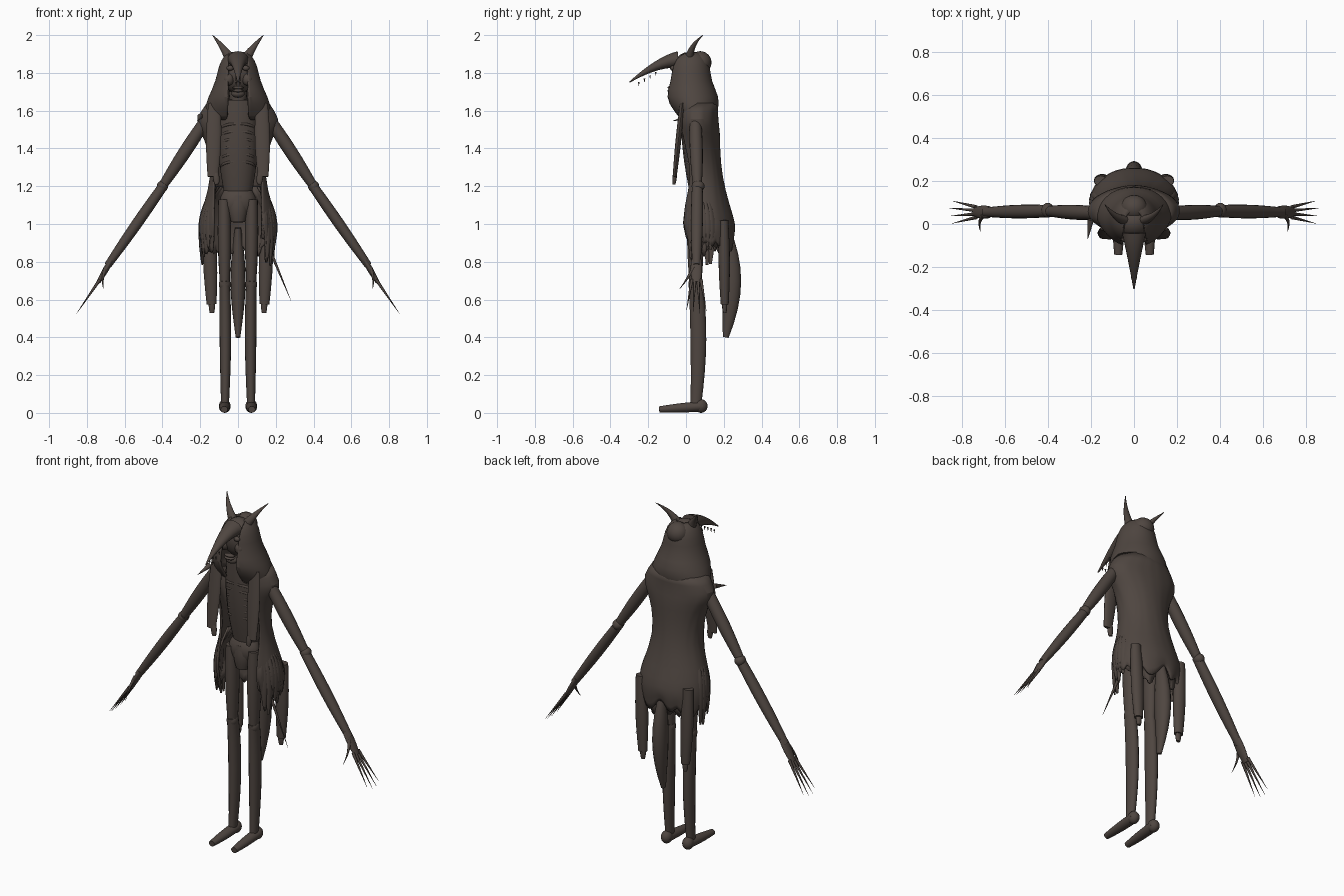
import bpy, bmesh, math, random
from mathutils import Vector

random.seed(4)
if "Cube" in bpy.data.objects:
    bpy.data.objects.remove(bpy.data.objects["Cube"])

colour = (.078, .061, .052, 1)
brown = bpy.data.materials.new("dark brown")
brown.use_nodes = True
brown.diffuse_color = colour
shader = brown.node_tree.nodes["Principled BSDF"]
shader.inputs["Base Color"].default_value = colour

# Thickness rules: share at the start, share at the end, swelling between
LIMB = (.85, .65, .2)
SPIKE = (1, .06, 0)
LEAF = (.4, .3, .65)
STRAP = (.8, .7, .25)
FOOT = (.9, .55, .1)
SIDEWAYS = Vector((1, 0, 0))
FORWARD = Vector((0, 1, 0))
UPWARD = Vector((0, 0, 1))


def finish(name, bm):
    bmesh.ops.recalc_face_normals(bm, faces=bm.faces)
    mesh = bpy.data.meshes.new(name)
    bm.to_mesh(mesh)
    bm.free()
    mesh.materials.append(brown)
    part = bpy.data.objects.new(name, mesh)
    bpy.context.collection.objects.link(part)
    bpy.ops.object.select_all(action="DESELECT")
    part.select_set(True)
    bpy.context.view_layer.objects.active = part
    bpy.ops.object.shade_smooth_by_angle(angle=math.radians(50))
    return part


def skin_rows(bm, rows):
    for upper, lower in zip(rows, rows[1:]):
        for k in range(len(upper) - 1):
            bm.faces.new((upper[k], upper[k + 1], lower[k + 1], lower[k]))


def loft(name, start, end, width, depth=None, shape=LIMB, bend=None,
         across=SIDEWAYS, flip=1, sides=16, steps=9):
    """Capped tube along a bent path, its thickness set by a shape rule."""
    mirror = Vector((flip, 1, 1))
    start, end = Vector(start) * mirror, Vector(end) * mirror
    bend = Vector(bend) * mirror if bend else (start + end) / 2
    first, last, swell = shape
    bm = bmesh.new()
    rows = []
    for i in range(steps):
        u = i / (steps - 1)
        near, far = start.lerp(bend, u), bend.lerp(end, u)
        tangent = (far - near).normalized()
        axis = (across - tangent * across.dot(tangent)).normalized()
        other = tangent.cross(axis)
        size = first + (last - first) * u + swell * math.sin(math.pi * u)
        ring = []
        for k in range(sides):
            turn = math.tau * k / sides
            ring.append(bm.verts.new(near.lerp(far, u)
                                     + axis * width * size * math.cos(turn)
                                     + other * (depth or width) * size * math.sin(turn)))
        rows.append(ring + ring[:1])
    skin_rows(bm, rows)
    bm.faces.new(rows[0][:-1])
    bm.faces.new(rows[-1][:-1])
    return finish(name, bm)


def ball(name, centre, size, flip=1):
    bm = bmesh.new()
    bmesh.ops.create_uvsphere(bm, u_segments=20, v_segments=12, radius=1)
    bmesh.ops.scale(bm, vec=size, verts=bm.verts)
    bmesh.ops.translate(bm, vec=Vector(centre) * Vector((flip, 1, 1)), verts=bm.verts)
    return finish(name, bm)


def cloth(name, rings, opening, jitter=0, ragged=0, columns=36):
    """Draped sheet open at the front; rings hold height, half width, front, back."""
    bm = bmesh.new()
    drops = [random.uniform(-ragged, ragged) for _ in range(columns + 1)]
    rows = []
    for i, (height, half, front, back) in enumerate(rings):
        gap = math.asin(min(1, opening / half))
        middle, reach = (front + back) / 2, (back - front) / 2
        hem = max(0, i + 3 - len(rings)) / 2
        row = []
        for k, drop in enumerate(drops):
            turn = gap + (math.tau - 2 * gap) * k / columns
            wobble = 1 + random.uniform(-jitter, jitter)
            row.append(bm.verts.new((half * wobble * math.sin(turn),
                                     middle - reach * wobble * math.cos(turn),
                                     height + drop * hem)))
        rows.append(row)
    skin_rows(bm, rows)
    part = finish(name, bm)
    part.modifiers.new("soften", "SUBSURF").levels = 1
    part.modifiers["soften"].render_levels = 1
    part.modifiers.new("thickness", "SOLIDIFY").thickness = .012


# Head and face
ball("head", (0, .01, 1.8), (.09, .085, .11))
ball("hair_bun", (0, .075, 1.855), (.062, .06, .06))
ball("chin", (0, -.06, 1.69), (.035, .025, .022))
ball("upper_lip", (0, -.08, 1.722), (.032, .018, .009))
ball("lower_lip", (0, -.08, 1.706), (.03, .018, .009))
loft("beak_mask", start=(0, -.04, 1.87), bend=(0, -.15, 1.86), end=(0, -.3, 1.75),
     width=.056, depth=.045, shape=SPIKE)

# Hood and ragged cape
cloth("hood", [(1.91, .04, -.02, .06), (1.9, .07, -.06, .1), (1.84, .104, -.09, .13),
               (1.76, .115, -.09, .13), (1.67, .16, -.12, .18),
               (1.6, .18, -.07, .17), (1.55, .18, -.03, .15)], opening=.055)
cloth("cape", [(1.64, .165, -.06, .17), (1.55, .23, -.05, .17), (1.49, .2, -.05, .18),
               (1.4, .158, -.05, .18), (1.25, .14, -.04, .19), (1.1, .185, -.05, .23),
               (1, .207, -.05, .265), (.94, .205, -.04, .26), (.88, .2, -.03, .25)],
      opening=.13, jitter=.012, ragged=.055)
cloth("hip_rags", [(1.2, .13, -.03, .18), (1.1, .18, -.04, .21), (1, .205, -.05, .23),
                   (.94, .2, -.03, .23), (.87, .19, -.02, .22)],
      opening=.13, jitter=.07, ragged=.08)

# Torso, pelvis and rear tail panel
loft("neck", start=(0, .04, 1.75), end=(0, .04, 1.6), width=.05)
loft("chest", start=(0, .04, 1.66), end=(0, .075, 1.15), width=.11, depth=.08, shape=LIMB)
loft("hips", start=(0, .075, 1.22), end=(0, .05, 1.02), width=.095, depth=.06, shape=LEAF)
loft("pelvis_wrap", start=(0, .045, 1.15), end=(0, .04, 1.01), width=.055, depth=.045)
loft("tail", start=(0, .21, .98), bend=(0, .27, .7), end=(0, .21, .4),
     width=.04, depth=.052, shape=LEAF)

for side, flip in (("left", 1), ("right", -1)):
    # Face details and horns
    ball(side + "_cheek", (.05, -.055, 1.765), (.028, .025, .032), flip)
    ball(side + "_eye", (.042, -.07, 1.825), (.018, .014, .014), flip)
    loft(side + "_horn", start=(.05, .02, 1.89), bend=(.09, .03, 1.95), end=(.135, .09, 2),
         width=.026, depth=.022, shape=SPIKE, flip=flip)
    for k in range(4):
        root = Vector((.01, -.16 - .03 * k, 1.805 - .018 * k))
        loft(side + "_tooth", start=root, end=root - UPWARD * .02, width=.005,
             shape=SPIKE, flip=flip, sides=6, steps=2)

    # Ribs
    for k in range(6):
        height, front = 1.53 - .04 * k, .004 * k - .02
        loft(side + "_rib", start=(.012, front, height), bend=(.08, front, height),
             end=(.09, front + .055, height - .03), width=.008, across=UPWARD,
             flip=flip, sides=8)

    # Hanging straps with stubby ends
    loft(side + "_front_strap", start=(.125, -.02, 1.64), end=(.133, -.06, 1.25),
         width=.04, depth=.015, shape=STRAP, flip=flip)
    loft(side + "_front_strap_end", start=(.118, -.058, 1.27), end=(.112, -.064, 1.21),
         width=.018, depth=.012, flip=flip)
    loft(side + "_rear_strap", start=(.155, .2, 1.02), end=(.14, .205, .575),
         width=.037, depth=.03, shape=STRAP, flip=flip)
    loft(side + "_rear_strap_end", start=(.138, .205, .6), end=(.138, .205, .53),
         width=.018, depth=.014, flip=flip)

    # Torn strips around the hip
    for k in range(7):
        turn = math.radians(55 + 8 * k)
        around = Vector((math.sin(turn) * .19, .1 - math.cos(turn) * .13, 0))
        hem = random.uniform(.77, .9)
        loft(side + "_torn_strip", start=around * .9 + UPWARD * 1.12, end=around + UPWARD * hem,
             bend=around * 1.1 + UPWARD, width=.024, depth=.014, shape=LEAF,
             across=Vector((math.cos(turn) * flip, math.sin(turn), 0)), flip=flip, sides=8)

    # Legs and feet
    loft(side + "_thigh", start=(.073, .05, 1.13), end=(.07, .05, .66),
         width=.037, depth=.046, flip=flip)
    ball(side + "_knee", (.07, .05, .68), (.031, .036, .04), flip)
    loft(side + "_shin", start=(.07, .05, .7), bend=(.064, .08, .4), end=(.069, .052, .04),
         width=.032, depth=.044, flip=flip)
    ball(side + "_heel", (.07, .08, .036), (.031, .034, .036), flip)
    loft(side + "_foot", start=(.07, .09, .035), end=(.073, -.142, .018),
         width=.034, depth=.03, shape=FOOT, flip=flip)

    # Arms and hands
    loft(side + "_upper_arm", start=(.17, .05, 1.55), end=(.4, .06, 1.2),
         width=.036, across=FORWARD, flip=flip)
    ball(side + "_elbow", (.4, .064, 1.2), (.03, .034, .03), flip)
    loft(side + "_forearm", start=(.39, .06, 1.21), end=(.69, .055, .78),
         width=.033, depth=.03, across=FORWARD, flip=flip)
    loft(side + "_palm", start=(.67, .055, .81), end=(.74, .055, .69),
         width=.032, depth=.016, across=FORWARD, flip=flip)
    loft(side + "_thumb", start=(.7, .04, .77), bend=(.725, .01, .71),
         end=(.712, -.035, .655), width=.011, shape=SPIKE, flip=flip, sides=8)

    # Long claws fanned across the palm
    for k in range(4):
        spread = k - 1.5
        reach = Vector((.13, spread * .022, -.19)) * (1 - .09 * abs(spread))
        root = Vector((.732, .055 + spread * .016, .705))
        loft(side + "_claw", start=root, end=root + reach, width=.009,
             shape=SPIKE, across=FORWARD, flip=flip, sides=8)

# Loose spikes
loft("hip_spike", start=(.17, .07, .86), end=(.28, .07, .595), width=.009, shape=SPIKE)
loft("shoulder_spike", start=(-.2, .02, 1.57), end=(-.215, -.07, 1.545), width=.015, shape=SPIKE)
